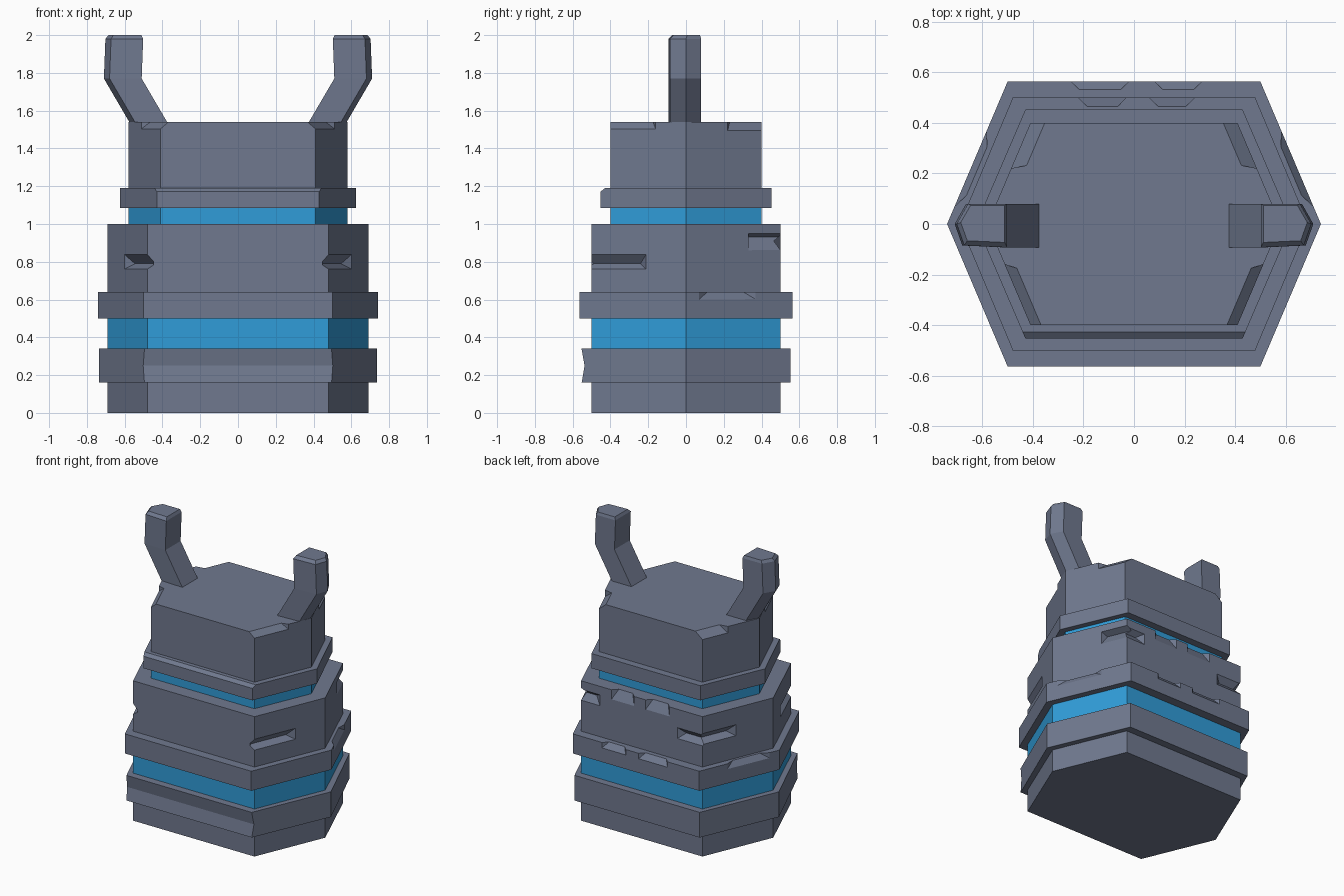
import bpy, bmesh
from mathutils import Vector

if "Cube" in bpy.data.objects:
    bpy.data.objects.remove(bpy.data.objects["Cube"])


def material(name, color):
    m = bpy.data.materials.new(name)
    m.diffuse_color = (*color, 1)
    m.use_nodes = True
    m.node_tree.nodes["Principled BSDF"].inputs["Base Color"].default_value = m.diffuse_color
    return m


SLATE = material("slate grey", (0.160, 0.189, 0.272))
BLUE = material("bright blue", (0.030, 0.335, 0.690))


def add_object(name, bm, mat=None):
    bmesh.ops.recalc_face_normals(bm, faces=bm.faces)
    me = bpy.data.meshes.new(name)
    bm.to_mesh(me)
    bm.free()
    ob = bpy.data.objects.new(name, me)
    bpy.context.collection.objects.link(ob)
    if mat:
        me.materials.append(mat)
    return ob


def loft(bm, rings):
    """Skin a list of equal-length point rings and cap both ends."""
    vs = [[bm.verts.new(p) for p in r] for r in rings]
    n = len(vs[0])
    for lo, hi in zip(vs, vs[1:]):
        for i in range(n):
            j = (i + 1) % n
            bm.faces.new((lo[i], lo[j], hi[j], hi[i]))
    bm.faces.new(vs[0])
    bm.faces.new(vs[-1])


def hex_block(name, tip, corner, depth, z0, z1, mat=SLATE):
    outline = [(tip, 0), (corner, depth), (-corner, depth),
               (-tip, 0), (-corner, -depth), (corner, -depth)]
    bm = bmesh.new()
    loft(bm, [[(x, y, z) for x, y in outline] for z in (z0, z1)])
    return add_object(name, bm, mat)


def chip(target, a, b, z0, z1, zin, depth, taper=0.05):
    """Cut a wedge from the wall running from a to b; deepest at height zin."""
    a, b = Vector((*a, 0)), Vector((*b, 0))
    t = (b - a).normalized()
    n = Vector((t.y, -t.x, 0))
    if n.dot(a + b) < 0:
        n = -n
    pts = [p + n * o + Vector((0, 0, z)) for p in (a, b)
           for o in (0.001, 0.1) for z in (z0, z1)]
    pts += [p - n * depth + Vector((0, 0, zin))
            for p in (a + t * taper, b - t * taper)]
    bm = bmesh.new()
    for p in pts:
        bm.verts.new(p)
    res = bmesh.ops.convex_hull(bm, input=bm.verts)
    junk = {v for v in res["geom_interior"] if isinstance(v, bmesh.types.BMVert)}
    if junk:
        bmesh.ops.delete(bm, geom=list(junk), context='VERTS')
    cutter = add_object("cutter", bm)
    cutter.hide_render = True
    mod = target.modifiers.new("chip", 'BOOLEAN')
    mod.operation = 'DIFFERENCE'
    mod.solver = 'EXACT'
    mod.object = cutter
    bpy.context.view_layer.objects.active = target
    bpy.ops.object.modifier_apply(modifier=mod.name)
    bpy.data.objects.remove(cutter)


# Stacked hexagonal tower
hex_block("base", 0.69, 0.48, 0.50, 0.0, 0.16)
low_ring = hex_block("lower_ring", 0.735, 0.495, 0.553, 0.16, 0.34)
hex_block("lower_blue_band", 0.69, 0.48, 0.50, 0.34, 0.50, BLUE)
mid_ring = hex_block("middle_ring", 0.74, 0.50, 0.565, 0.50, 0.64)
body = hex_block("body", 0.69, 0.48, 0.50, 0.64, 1.0)
hex_block("upper_blue_band", 0.58, 0.41, 0.40, 1.0, 1.085, BLUE)
top_ring = hex_block("upper_ring", 0.625, 0.43, 0.453, 1.085, 1.19)
head = hex_block("top_block", 0.58, 0.41, 0.40, 1.19, 1.54)

# Worn front faces of the rings
chip(low_ring, (-0.6, -0.553), (0.6, -0.553), 0.15, 0.345, 0.25, 0.016)
chip(top_ring, (-0.6, -0.453), (0.6, -0.453), 1.17, 1.21, 1.21, 0.05)

# Chipped upper edges of the top block
for s in (-1, 1):
    chip(head, (s * 0.385, 0.459), (s * 0.487, 0.22), 1.493, 1.56, 1.56, 0.075)
    chip(head, (s * 0.385, -0.459), (s * 0.512, -0.16), 1.503, 1.56, 1.56, 0.06)

# Grooves at the corners of the body
for s in (-1, 1):
    chip(body, (s * 0.46, -0.548), (s * 0.602, -0.21), 0.76, 0.84, 0.79, 0.04)
chip(body, (0.46, 0.548), (0.551, 0.33), 0.86, 0.95, 0.93, 0.045, 0.02)
chip(body, (-0.46, 0.548), (-0.58, 0.262), 0.80, 0.88, 0.83, 0.045)
chip(body, (-0.55, 0.50), (-0.28, 0.50), 0.79, 0.87, 0.83, 0.035)
chip(body, (0.55, 0.50), (0.33, 0.50), 0.86, 0.94, 0.91, 0.035)

# Broken back edges of the body and the middle ring
for x0, x1 in ((-0.22, -0.03), (0.06, 0.24)):
    chip(body, (x0, 0.50), (x1, 0.50), 0.93, 1.03, 1.03, 0.05)
for x0, x1 in ((-0.25, -0.02), (0.08, 0.27)):
    chip(mid_ring, (x0, 0.565), (x1, 0.565), 0.60, 0.66, 0.66, 0.05)
for s in (-1, 1):
    chip(mid_ring, (s * 0.711, 0.068), (s * 0.583, 0.37), 0.60, 0.66, 0.66, 0.04, 0.09)

# Bent horns with a pointed outer side and a chamfered tip
SECTION = [(0, -0.093), (0, 0.08), (0.155, 0.08), (0.2, 0.0), (0.17, -0.085)]
STATIONS = [(0.352, 1.50), (0.51, 1.77), (0.502, 1.98)]
for side, s in (("left", -1), ("right", 1)):
    bm = bmesh.new()
    rings = [[(s * (x + dx), y, z) for dx, y in SECTION] for x, z in STATIONS]
    rings.append([(s * (0.502 + 0.01 + dx * 0.87), y * 0.85 + 0.006, 2.0)
                  for dx, y in SECTION])
    loft(bm, rings)
    add_object(side + "_horn", bm, SLATE)
